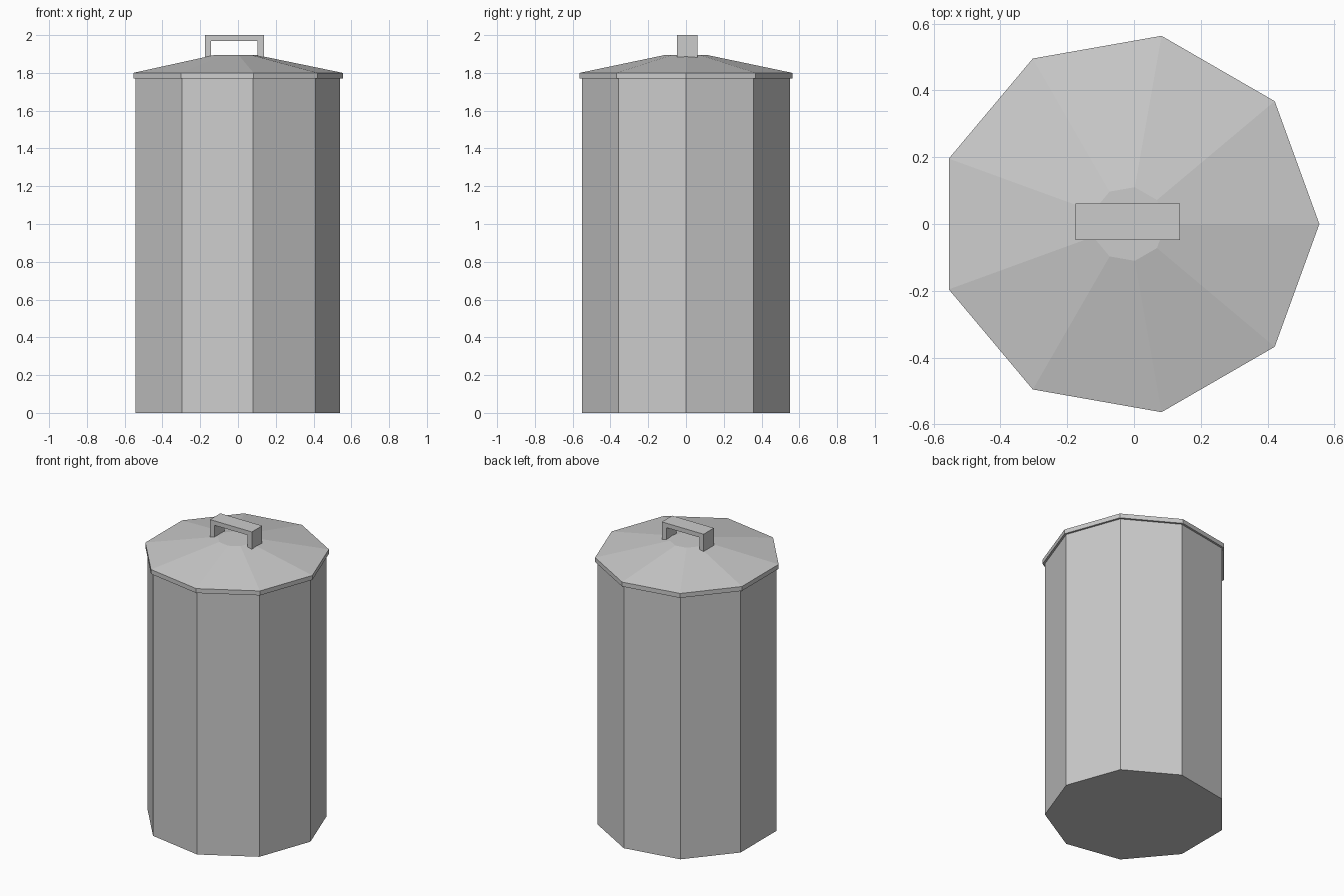
import bpy, bmesh
from math import cos, sin, tau

if "Cube" in bpy.data.objects:
    bpy.data.objects.remove(bpy.data.objects["Cube"])

SIDES = 9
CX = -0.017  # axis of the nine-sided can


def finish(name, bm):
    bmesh.ops.recalc_face_normals(bm, faces=bm.faces)
    mesh = bpy.data.meshes.new(name)
    bm.to_mesh(mesh)
    bm.free()
    obj = bpy.data.objects.new(name, mesh)
    bpy.context.collection.objects.link(obj)
    return obj


def stacked_rings(name, profile):
    """Closed solid from (radius, z) rings."""
    bm = bmesh.new()
    rings = [[bm.verts.new((CX + r * cos(tau * i / SIDES), r * sin(tau * i / SIDES), z))
              for i in range(SIDES)] for r, z in profile]
    for low, high in zip(rings, rings[1:]):
        for i in range(SIDES):
            j = (i + 1) % SIDES
            bm.faces.new((low[i], low[j], high[j], high[i]))
    bm.faces.new(rings[0])
    bm.faces.new(rings[-1])
    return finish(name, bm)


# Can body
stacked_rings("can_body", [(0.558, 0), (0.558, 1.77)])

# Lid with short rim, sloped top and small flat centre
stacked_rings("lid", [(0.572, 1.77), (0.572, 1.80), (0.112, 1.895)])

# Square-section handle, feet sunk slightly into the lid
outline = [(-0.175, 1.88), (-0.143, 1.88), (-0.143, 1.97), (0.103, 1.97),
           (0.103, 1.88), (0.137, 1.88), (0.137, 2.0), (-0.175, 2.0)]
bm = bmesh.new()
face = bm.faces.new([bm.verts.new((x, -0.048, z)) for x, z in outline])
extruded = bmesh.ops.extrude_face_region(bm, geom=[face], use_keep_orig=True)
bmesh.ops.translate(bm, vec=(0, 0.11, 0),
                    verts=[g for g in extruded["geom"] if isinstance(g, bmesh.types.BMVert)])
finish("lid_handle", bm)
